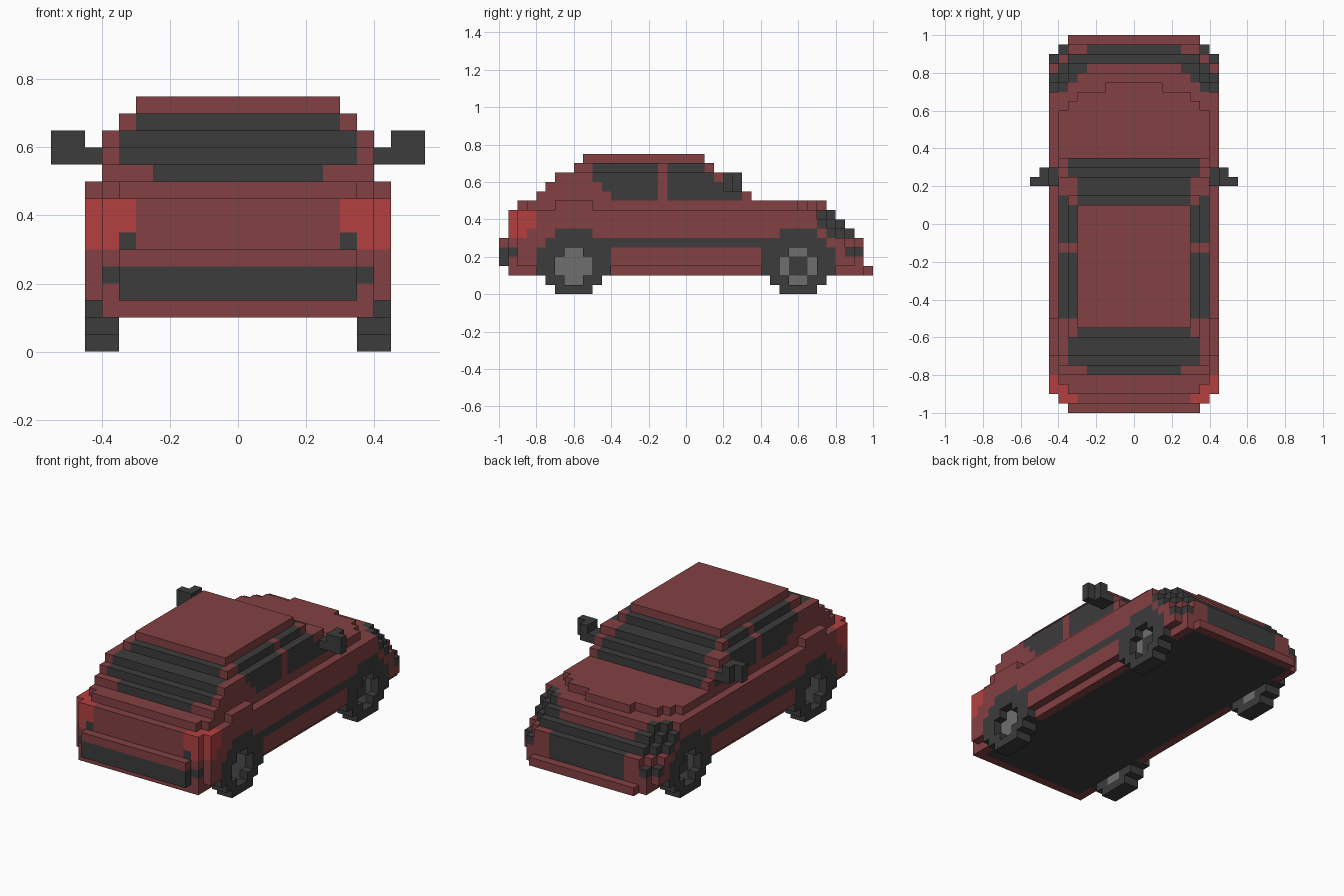
import bpy, bmesh, math

cube = bpy.data.objects.get("Cube")
if cube:
    bpy.data.objects.remove(cube, do_unlink=True)

U = 0.05  # block size


def lin(c):
    c /= 255
    return c / 12.92 if c < 0.04045 else ((c + 0.055) / 1.055) ** 2.4


def material(name, rgb):
    m = bpy.data.materials.new(name)
    m.use_nodes = True
    col = [lin(c) for c in rgb] + [1.0]
    m.diffuse_color = col
    m.node_tree.nodes["Principled BSDF"].inputs["Base Color"].default_value = col
    return m


RED = material("body_red", (131, 65, 67))
DARK = material("dark_trim", (60, 60, 60))
LAMP = material("tail_light_red", (180, 64, 64))
GREY = material("hub_grey", (110, 110, 110))

cells = {}  # (x, y, z) -> (part, material), right half mirrored


def fill(part, mat, x, y, z):
    """Fill a block range on both sides of the car; part None carves."""
    for i in range(*x):
        for j in range(*y):
            for k in range(*z):
                for s in (i, -1 - i):
                    if part is None:
                        cells.pop((s, j, k), None)
                    else:
                        cells[s, j, k] = (part, mat)


def paint(part, mat, x, y, z):
    """Recolour only the blocks that already exist."""
    for i in range(*x):
        for j in range(*y):
            for k in range(*z):
                for s in (i, -1 - i):
                    if (s, j, k) in cells:
                        cells[s, j, k] = (part, mat)


# Lower body: layers with rounded ends (z, rear, nose, half width)
for z, a, b, w in [(2, -19, 20, 8), (3, -20, 19, 9), (4, -20, 19, 9), (5, -20, 19, 9),
                   (6, -19, 18, 9), (7, -19, 17, 9), (8, -19, 16, 9)]:
    nose = 20 if z in (3, 4) else b
    for j in range(a, b):
        width = min(w, 7 + min(j + 20, nose - 1 - j, 2))
        fill("lower_body", RED, (0, width), (j, j + 1), (z, z + 1))

# Bonnet, shoulder and rear deck layer
for w, a, b in [(8, -17, 12), (7, -18, 13), (6, -18, 14), (3, -18, 15)]:
    fill("bonnet_and_shoulders", RED, (0, w), (a, b), (9, 10))
fill("bonnet_and_shoulders", RED, (8, 9), (-14, -10), (9, 10))

# Underside and side strip
paint("underside", DARK, (0, 7), (-18, 19), (2, 3))
paint("side_strip", DARK, (8, 9), (-9, 9), (5, 6))

# Cabin layers
for z, a, b, w in [(10, -16, 7, 8), (11, -15, 6, 8), (12, -14, 5, 8),
                   (13, -12, 3, 7), (14, -11, 2, 6)]:
    fill("cabin", RED, (0, w), (a, b), (z, z + 1))

# Rear window and windscreen (z, rear range, rear width, front range, front width)
for z, ry, rw, fy, fw in [(10, (-16, -15), 5, (6, 7), 7), (11, (-15, -14), 7, (5, 6), 7),
                          (12, (-14, -12), 7, (3, 5), 6), (13, (-12, -11), 6, (2, 3), 6)]:
    paint("rear_window", DARK, (0, rw), ry, (z, z + 1))
    paint("windscreen", DARK, (0, fw), fy, (z, z + 1))

# Side windows (z, outer column, rear edge, front edge) with a pillar between
for z, x, a, b in [(10, 7, -8, 6), (11, 7, -9, 5), (12, 7, -10, 3), (13, 6, -10, 2)]:
    paint("side_windows", DARK, (x, x + 1), (a, -3), (z, z + 1))
    paint("side_windows", DARK, (x, x + 1), (-2, b), (z, z + 1))

# Tail lights
paint("tail_lights", LAMP, (7, 9), (-19, -17), (6, 7))
paint("tail_lights", LAMP, (7, 9), (-19, -16), (7, 9))
paint("tail_lights", LAMP, (6, 7), (-19, -17), (7, 9))
paint("rear_trim", DARK, (6, 7), (-19, -18), (6, 7))

# Rear bumper insert
paint("rear_trim", DARK, (0, 7), (-20, -19), (3, 5))
paint("rear_trim", DARK, (7, 8), (-19, -18), (4, 5))

# Headlights, grille and fog lamps
paint("headlights", DARK, (7, 9), (14, 15), (8, 9))
paint("headlights", DARK, (6, 7), (15, 16), (8, 9))
paint("headlights", DARK, (5, 9), (14, 17), (7, 8))
paint("headlights", DARK, (7, 9), (15, 18), (6, 7))
paint("grille", DARK, (0, 7), (17, 18), (6, 7))
paint("grille", DARK, (0, 5), (18, 19), (3, 6))
paint("fog_lamps", DARK, (7, 9), (17, 19), (4, 5))

# Wheels with stepped arches and recessed hubs
for name, c in (("rear", -12), ("front", 12)):
    wheel, hub = name + "_wheels", name + "_hubs"
    for z, r in enumerate((2, 3, 4, 4, 4, 3, 2)):
        fill(wheel, DARK, (7, 9), (c - r, c + r), (z, z + 1))
    for r, z in ((2, (2, 4)), (1, (1, 5))):
        fill(None, None, (8, 9), (c - r, c + r), z)
        fill(hub, GREY, (7, 8), (c - r, c + r), z)
fill("front_hubs", DARK, (7, 8), (11, 13), (2, 4))

# Door mirrors
fill("door_mirrors", DARK, (8, 9), (4, 6), (11, 12))
fill("door_mirrors", DARK, (9, 10), (5, 6), (11, 13))
fill("door_mirrors", DARK, (9, 11), (4, 5), (11, 13))

# Turn each part into one clean mesh of its visible faces
DIRS = [(axis, s) for axis in range(3) for s in (0, 1)]
for part in sorted({p for p, _ in cells.values()}):
    bm = bmesh.new()
    mats, verts = [], {}
    for cell, (p, mat) in cells.items():
        if p != part:
            continue
        if mat not in mats:
            mats.append(mat)
        for axis, s in DIRS:
            near = list(cell)
            near[axis] += 2 * s - 1
            if tuple(near) in cells:
                continue
            u, v = (axis + 1) % 3, (axis + 2) % 3
            quad = []
            for du, dv in ((0, 0), (1, 0), (1, 1), (0, 1)):
                q = list(cell)
                q[axis] += s
                q[u] += du
                q[v] += dv
                q = tuple(q)
                if q not in verts:
                    verts[q] = bm.verts.new([n * U for n in q])
                quad.append(verts[q])
            face = bm.faces.new(quad if s else quad[::-1])
            face.material_index = mats.index(mat)
    bmesh.ops.dissolve_limit(bm, angle_limit=math.radians(1), verts=bm.verts[:],
                             edges=bm.edges[:], delimit={'MATERIAL'})
    mesh = bpy.data.meshes.new(part)
    bm.to_mesh(mesh)
    bm.free()
    for m in mats:
        mesh.materials.append(m)
    bpy.context.collection.objects.link(bpy.data.objects.new(part, mesh))
